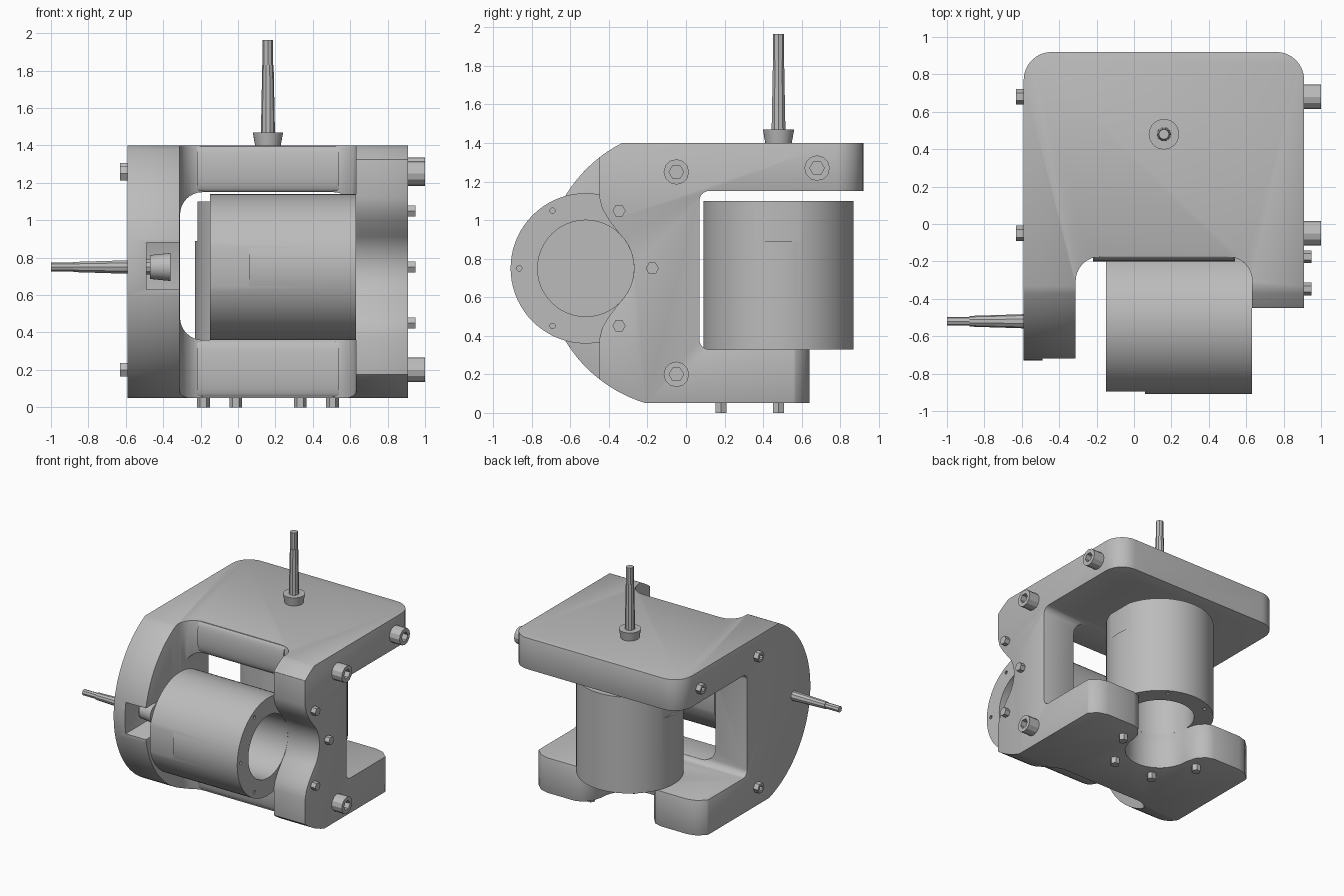
import bpy, bmesh
from math import sin, cos, radians, pi
from mathutils import Vector

if "Cube" in bpy.data.objects:
    bpy.data.objects.remove(bpy.data.objects["Cube"])

grey = bpy.data.materials.new("plain_grey")
grey.use_nodes = True
grey.diffuse_color = (0.5, 0.5, 0.5, 1)
grey.node_tree.nodes["Principled BSDF"].inputs["Base Color"].default_value = (0.5, 0.5, 0.5, 1)


def arc(u, v, r, a0, a1, n):
    """Points on an arc, angles in degrees."""
    steps = [radians(a0 + (a1 - a0) * i / n) for i in range(n + 1)]
    return [(u + r * cos(a), v + r * sin(a)) for a in steps]


def ring(u, v, r, n):
    return arc(u, v, r, 0, 360, n)[:-1]


def rounded(u0, u1, v0, v1, r):
    return (arc(u1 - r, v1 - r, r, 0, 90, 8) + arc(u0 + r, v1 - r, r, 90, 180, 8)
            + arc(u0 + r, v0 + r, r, 180, 270, 8) + arc(u1 - r, v0 + r, r, 270, 360, 8))


def place(axis, u, v, w):
    return {"x": (w, u, v), "y": (u, w, v), "z": (u, v, w)}[axis]


def prism(name, axis, pts, a, b, taper=1.0):
    """Profile extruded along an axis from a to b, optionally tapered about its middle."""
    mid = sum((Vector(p) for p in pts), Vector((0, 0))) / len(pts)
    bm = bmesh.new()
    low = [bm.verts.new(place(axis, p[0], p[1], a)) for p in pts]
    high = [bm.verts.new(place(axis, *(mid + (Vector(p) - mid) * taper), b)) for p in pts]
    bm.faces.new(low)
    bm.faces.new(high)
    for i in range(len(pts)):
        j = (i + 1) % len(pts)
        bm.faces.new((low[i], low[j], high[j], high[i]))
    bmesh.ops.recalc_face_normals(bm, faces=bm.faces)
    mesh = bpy.data.meshes.new(name)
    bm.to_mesh(mesh)
    bm.free()
    mesh.materials.append(grey)
    obj = bpy.data.objects.new(name, mesh)
    bpy.context.collection.objects.link(obj)
    return obj


def activate(obj):
    bpy.ops.object.select_all(action="DESELECT")
    obj.select_set(True)
    bpy.context.view_layer.objects.active = obj


def carve(obj, cutter, operation="DIFFERENCE"):
    mod = obj.modifiers.new("cut", "BOOLEAN")
    mod.operation, mod.object, mod.solver = operation, cutter, "EXACT"
    activate(obj)
    bpy.ops.object.modifier_apply(modifier=mod.name)
    bpy.data.objects.remove(cutter)


def smooth(obj):
    activate(obj)
    bpy.ops.object.shade_smooth_by_angle(angle=radians(35))
    return obj


# Motor centres: front motor lies along x, rear motor stands along z
FY, FZ = -0.52, 0.75
RX, RY = 0.16, 0.48
R, BORE, BOLT = 0.39, 0.25, 0.345

# Frame: side profile, trimmed to a rounded plan, then opened up
side = [(1.1, 1.4)] + arc(0, 0.75, 0.73, 117.1, 253.5, 40) + [(1.1, 0.05)]
frame = prism("frame", "x", side, -0.8, 1.1)
carve(frame, prism("plan", "z", rounded(-0.59, 0.91, -1.3, 0.92, 0.15), -0.5, 2), "INTERSECT")
carve(frame, prism("front_opening", "y", rounded(-0.31, 0.63, 0.36, 1.15, 0.12), -1.5, 1.5))
carve(frame, prism("front_notch", "z", rounded(-0.312, 0.632, -1.5, -0.175, 0.13), -0.5, 2))
carve(frame, prism("side_window", "x", rounded(0.07, 1.6, 0.33, 1.151, 0.05), -1, 1.5))

# Right plate: scalloped front edge around the front motor bore
flare = [(-0.45, 1.12), (-0.435, 1.06), (-0.4, 1.0)]
scallop = ([(-1.5, 1.8), (-0.45, 1.8)] + flare + arc(FY, FZ, BORE, 45, -45, 16)
           + [(u, 2 * FZ - v) for u, v in reversed(flare)] + [(-0.45, -0.5), (-1.5, -0.5)])
carve(frame, prism("front_scallop", "x", scallop, 0.5, 1.5))

# Bottom plate: two rounded prongs around the rear motor bore
prong = [(0.77, 0.5), (0.745, 0.57), (0.69, 0.62), (0.62, 0.64),
         (0.38, 0.64), (0.32, 0.62), (0.27, 0.56)]
half = [(RX + u, v) for u, v in prong]
fork = ([(1.2, 1.5), (1.2, 0.5)] + half + arc(RX, RY, BORE, 0, -180, 24)
        + [(2 * RX - u, v) for u, v in reversed(half)] + [(-0.9, 0.5), (-0.9, 1.5)])
carve(frame, prism("fork_cut", "z", fork, -0.5, 0.7))

# Left plate: pocket for the shaft coupling
pocket = [(-0.49, 0.63), (-0.2, 0.63), (-0.2, 0.88), (-0.49, 0.88)]
carve(frame, prism("pocket", "y", pocket, -0.9, -0.38))
bevel = frame.modifiers.new("edge", "BEVEL")
bevel.width, bevel.segments, bevel.limit_method, bevel.angle_limit = 0.016, 2, "ANGLE", radians(40)
activate(frame)
bpy.ops.object.modifier_apply(modifier=bevel.name)
smooth(frame)

# Rounded noses on the front edges of the top and bottom slabs
for name, z, h in (("top_slab_nose", 1.275, 0.122), ("bottom_slab_nose", 0.205, 0.15)):
    nose = [(-0.17 + 0.03 * cos(a), z + h * sin(a)) for a in [2 * pi * i / 32 for i in range(32)]]
    smooth(prism(name, "x", nose, -0.22, 0.54))


# Motors: bored cans with a pair of flats and a ring of screw holes
def motor(name, axis, u, v, open_end, closed_end):
    s = 1 if open_end > closed_end else -1
    can = prism(name, axis, ring(u, v, R, 72), closed_end, open_end)
    carve(can, prism("bore", axis, ring(u, v, BORE, 48), closed_end + 0.1 * s, open_end + 0.1 * s))
    for side_sign in (-1, 1):
        c = u + side_sign * 0.426
        flat = [(c - 0.05, v - 0.2), (c + 0.05, v - 0.2), (c + 0.05, v + 0.2), (c - 0.05, v + 0.2)]
        carve(can, prism("flat", axis, flat, closed_end - 0.1 * s, closed_end + 0.21 * s))
    for hu, hv in ring(u, v, BOLT, 6):
        carve(can, prism("hole", axis, ring(hu, hv, 0.014, 10), open_end - 0.06 * s, open_end + 0.1 * s))
    smooth(can)


motor("front_motor", "x", FY, FZ, 0.63, -0.15)
motor("rear_motor", "z", RX, RY, 0.33, 1.10)

# Output shafts with couplings
smooth(prism("top_coupling", "z", ring(RX, RY, 0.065, 32), 1.38, 1.47, 1.25))
prism("top_shaft", "z", ring(RX, RY, 0.038, 10), 1.45, 1.83, 0.8)
prism("top_shaft_tip", "z", ring(RX, RY, 0.028, 8), 1.82, 1.965)
smooth(prism("side_coupling", "x", ring(FY, FZ, 0.075, 32), -0.36, -0.47, 0.85))
prism("side_shaft", "x", ring(FY, FZ, 0.042, 10), -0.46, -0.88, 0.68)
prism("side_shaft_tip", "x", ring(FY, FZ, 0.024, 8), -0.87, -1.0)

# Large socket screws on the right, nuts on the left
for i, (y, z) in enumerate(((-0.05, 1.25), (0.68, 1.27), (-0.05, 0.2))):
    head = prism(f"socket_screw_{i}", "x", ring(y, z, 0.066, 12), 0.89, 1.0)
    carve(head, prism("socket", "x", ring(y, z, 0.038, 6), 0.93, 1.1))
    nut = prism(f"left_nut_{i}", "x", ring(y, z, 0.042, 6), -0.57, -0.63)
    carve(nut, prism("nut_hole", "x", ring(y, z, 0.02, 8), -0.6, -0.7))

# Small motor screws through the right and bottom plates
for i, k in enumerate((-60, 0, 60)):
    y, z = FY + BOLT * cos(radians(k)), FZ + BOLT * sin(radians(k))
    prism(f"side_screw_{i}", "x", ring(y, z, 0.034, 6), 0.89, 0.95)
for i, k in enumerate((180, 240, 300, 360)):
    x, y = RX + BOLT * cos(radians(k)), RY + BOLT * sin(radians(k))
    prism(f"bottom_screw_{i}", "z", ring(x, y, 0.034, 6), 0.07, 0.0)
